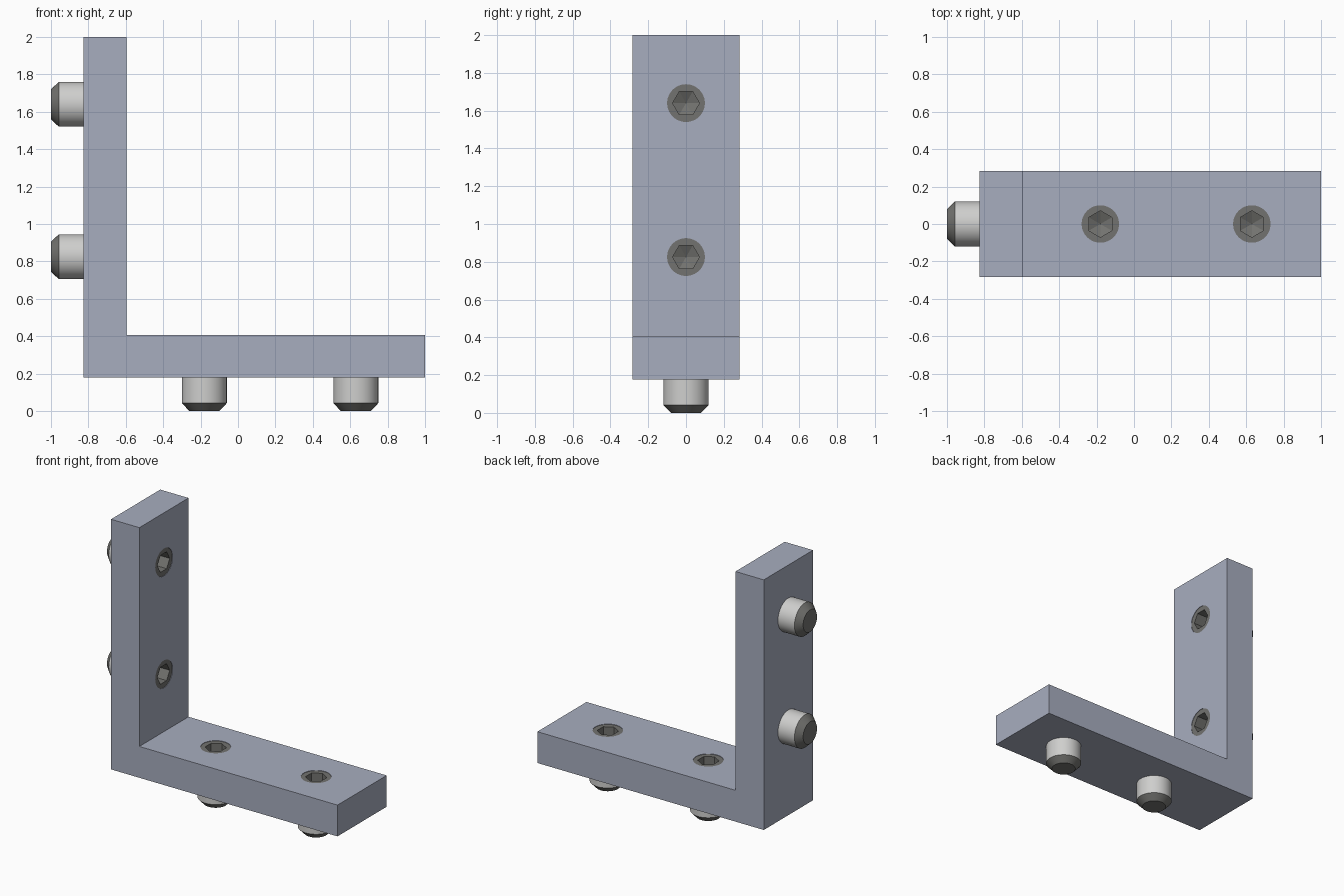
import bpy, bmesh
from math import cos, sin, pi, radians

SEG = 48
THICK = 0.228
LEFT, BASE = -0.825, 0.178
HALF_DEPTH = 0.283

if "Cube" in bpy.data.objects:
    bpy.data.objects.remove(bpy.data.objects["Cube"])


def material(name, rgb):
    m = bpy.data.materials.new(name)
    m.use_nodes = True
    m.diffuse_color = (*rgb, 1)
    m.node_tree.nodes["Principled BSDF"].inputs["Base Color"].default_value = (*rgb, 1)
    return m


blue_grey = material("blue grey metal", (0.39, 0.42, 0.52))
light_steel = material("light steel", (0.62, 0.62, 0.61))
dark_steel = material("dark steel", (0.17, 0.17, 0.16))


def add_object(name, bm, mats):
    bmesh.ops.recalc_face_normals(bm, faces=bm.faces)
    mesh = bpy.data.meshes.new(name)
    bm.to_mesh(mesh)
    bm.free()
    for m in mats:
        mesh.materials.append(m)
    ob = bpy.data.objects.new(name, mesh)
    bpy.context.collection.objects.link(ob)
    return ob


def activate(ob):
    bpy.ops.object.select_all(action="DESELECT")
    ob.select_set(True)
    bpy.context.view_layer.objects.active = ob


# L-shaped bracket: extruded profile
bm = bmesh.new()
outline = [(LEFT, BASE), (1, BASE), (1, BASE + THICK),
           (LEFT + THICK, BASE + THICK), (LEFT + THICK, 2), (LEFT, 2)]
face = bm.faces.new([bm.verts.new((x, -HALF_DEPTH, z)) for x, z in outline])
ext = bmesh.ops.extrude_face_region(bm, geom=[face])
for v in ext["geom"]:
    if isinstance(v, bmesh.types.BMVert):
        v.co.y = HALF_DEPTH
bracket = add_object("bracket", bm, [blue_grey])

# Screw positions: tip location and tilt about y
PLACES = {
    "base_screw_inner": ((-0.18, 0, 0), 0),
    "base_screw_outer": ((0.63, 0, 0), 0),
    "wall_screw_lower": ((-1, 0, 0.825), radians(90)),
    "wall_screw_upper": ((-1, 0, 1.64), radians(90)),
}


def hex_radius(angle, corner):
    # distance to a hexagon side, with corners on the local y axis
    a = (angle - pi / 2) % (pi / 3) - pi / 6
    return corner * cos(pi / 6) / cos(a)


def screw(name, place, tilt, top):
    # rings of (radius, height, is hexagonal) from the tip up, then down the socket
    rings = [(0.08, 0, False), (0.12, 0.042, False), (0.12, top - 0.02, False),
             (0.10, top, False), (0.071, top, True), (0.071, top - 0.11, True)]
    bm = bmesh.new()
    loops = []
    for r, z, is_hex in rings:
        loop = []
        for i in range(SEG):
            a = 2 * pi * i / SEG
            d = hex_radius(a, r) if is_hex else r
            loop.append(bm.verts.new((d * cos(a), d * sin(a), z)))
        loops.append(loop)
    bm.faces.new(loops[0]).material_index = 1
    for k in range(len(loops) - 1):
        for i in range(SEG):
            j = (i + 1) % SEG
            f = bm.faces.new((loops[k][i], loops[k][j], loops[k + 1][j], loops[k + 1][i]))
            f.material_index = 0 if k == 1 else 1
    # drilled cone at the bottom of the socket
    apex = bm.verts.new((0, 0, top - 0.14))
    for i in range(SEG):
        bm.faces.new((loops[-1][i], loops[-1][(i + 1) % SEG], apex)).material_index = 1
    ob = add_object(name, bm, [light_steel, dark_steel])
    ob.location = place
    ob.rotation_euler.y = tilt
    activate(ob)
    bpy.ops.object.shade_smooth_by_angle(angle=radians(25))


for name, (place, tilt) in PLACES.items():
    # threaded hole through the bracket
    bpy.ops.mesh.primitive_cylinder_add(vertices=SEG, radius=0.10, depth=1,
                                        location=place, rotation=(0, tilt, 0))
    cutter = bpy.context.object
    cutter.hide_render = True
    mod = bracket.modifiers.new("hole", "BOOLEAN")
    mod.operation = "DIFFERENCE"
    mod.solver = "EXACT"
    mod.object = cutter
    activate(bracket)
    bpy.ops.object.modifier_apply(modifier=mod.name)
    bpy.data.objects.remove(cutter)
    top = BASE + THICK if tilt == 0 else 1 + LEFT + THICK
    screw(name, place, tilt, top - 0.003)
